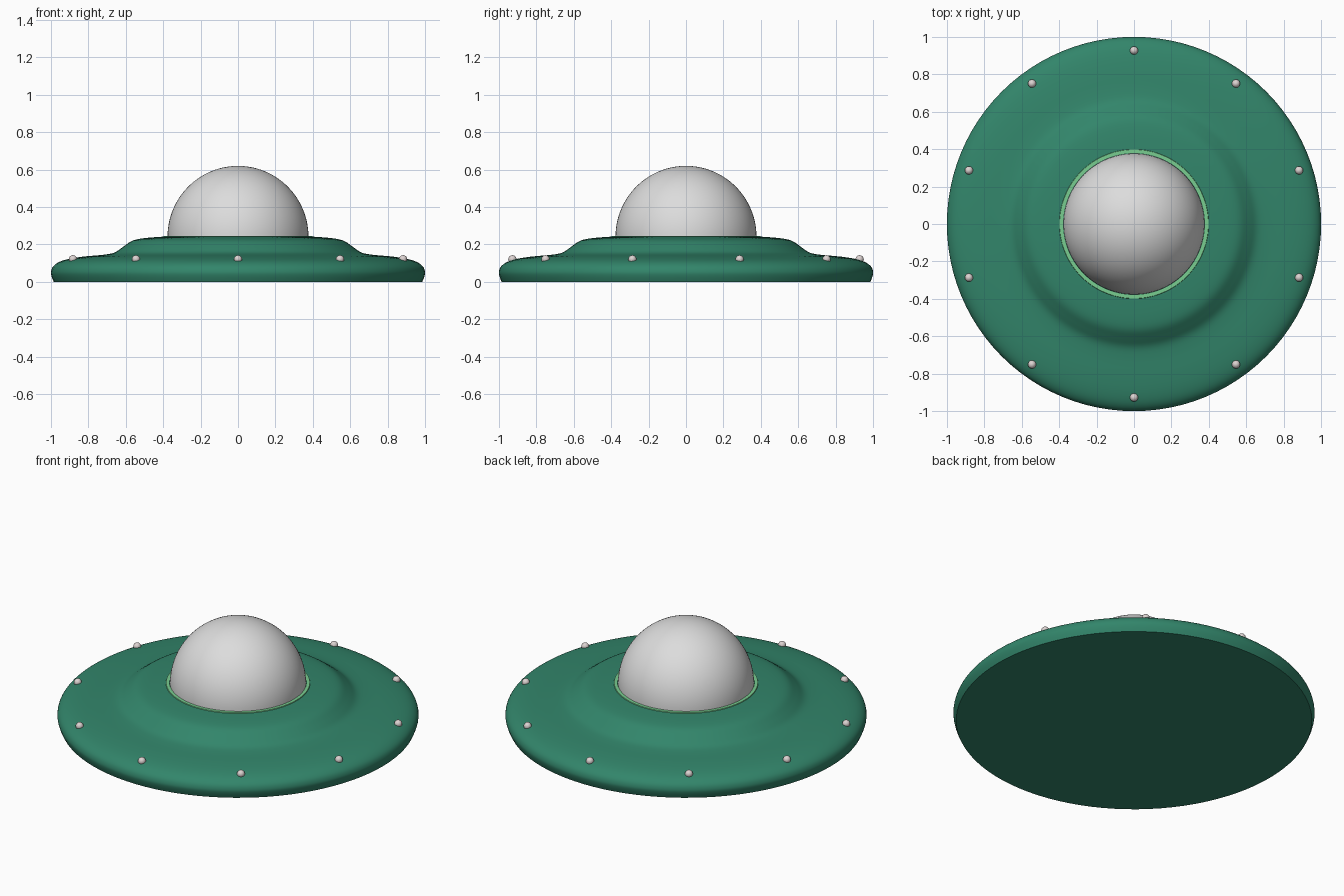
import bpy, bmesh, math
from mathutils import Vector

if "Cube" in bpy.data.objects:
    bpy.data.objects.remove(bpy.data.objects["Cube"])

def material(name, rgb):
    m = bpy.data.materials.new(name)
    m.diffuse_color = (*rgb, 1)
    m.use_nodes = True
    m.node_tree.nodes["Principled BSDF"].inputs["Base Color"].default_value = m.diffuse_color
    return m

GREEN = material("hull green", (0.032, 0.235, 0.145))
LIGHT = material("light green", (0.19, 0.61, 0.28))
GREY = material("dome grey", (0.72, 0.72, 0.72))
LAMP = material("lamp grey", (0.72, 0.65, 0.64))

def smooth_curve(pts, steps=4):
    # Catmull-Rom interpolation of a profile
    p = [Vector(q) for q in [pts[0]] + pts + [pts[-1]]]
    out = []
    for a, b, c, d in zip(p, p[1:], p[2:], p[3:]):
        for i in range(steps):
            t = i / steps
            out.append(0.5 * (2 * b + (c - a) * t + (2 * a - 5 * b + 4 * c - d) * t**2
                              + (3 * b - a - 3 * c + d) * t**3))
    return out + [p[-1]]

def lathe(name, profile, mats, seg=96):
    bm = bmesh.new()
    rings = []
    for r, z in profile:
        if r < 1e-5:
            rings.append([bm.verts.new((0, 0, z))] * seg)
        else:
            rings.append([bm.verts.new((r * math.cos(2 * math.pi * i / seg),
                                        r * math.sin(2 * math.pi * i / seg), z)) for i in range(seg)])
    for a, b in zip(rings, rings[1:]):
        for i in range(seg):
            j = (i + 1) % seg
            bm.faces.new(list(dict.fromkeys((a[i], a[j], b[j], b[i]))))
    bmesh.ops.recalc_face_normals(bm, faces=bm.faces)
    me = bpy.data.meshes.new(name)
    bm.to_mesh(me)
    bm.free()
    for m in mats:
        me.materials.append(m)
    ob = bpy.data.objects.new(name, me)
    bpy.context.collection.objects.link(ob)
    bpy.ops.object.select_all(action='DESELECT')
    ob.select_set(True)
    bpy.context.view_layer.objects.active = ob
    bpy.ops.object.shade_smooth_by_angle(angle=math.radians(40))
    return ob

# Saucer hull with rounded rim, raised step and flat underside
curve = smooth_curve([(0.985, 0), (0.997, 0.03), (1.0, 0.055), (0.988, 0.083), (0.955, 0.107),
                      (0.9, 0.124), (0.82, 0.136), (0.72, 0.145), (0.66, 0.157), (0.615, 0.187),
                      (0.565, 0.22), (0.5, 0.234), (0.40, 0.242)])
lathe("hull", [(0, 0)] + [tuple(v) for v in curve] + [(0, 0.242)], [GREEN])

# Thin light trim around the dome
lathe("dome_trim", [(0.379, 0.238), (0.379, 0.246), (0.398, 0.246), (0.401, 0.238)], [LIGHT])

# Dome
n = 28
lathe("dome", [(0.377 * math.cos(i * math.pi / 2 / n), 0.24 + 0.38 * math.sin(i * math.pi / 2 / n))
               for i in range(n + 1)], [GREY])

# Ten rim lamps
for k in range(10):
    a = math.pi / 2 + k * math.pi / 5
    lamp = lathe(f"rim_lamp_{k + 1}", [(0.022 * math.sin(i * math.pi / 10), -0.022 * math.cos(i * math.pi / 10))
                                       for i in range(11)], [LAMP], 20)
    lamp.location = (0.928 * math.cos(a), 0.928 * math.sin(a), 0.121)
